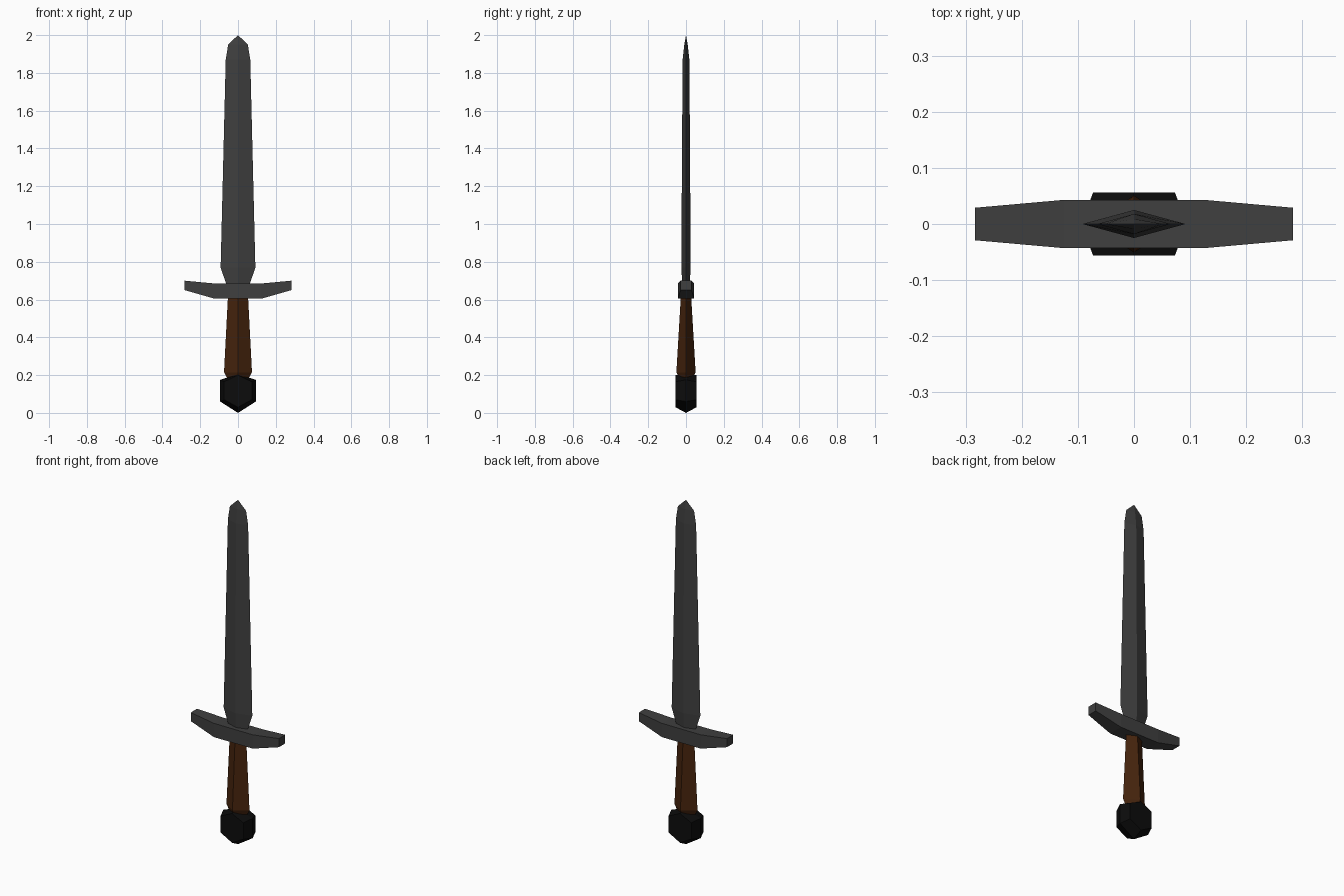
import bpy, bmesh

cube = bpy.data.objects.get("Cube")
if cube:
    bpy.data.objects.remove(cube, do_unlink=True)


def material(name, color):
    m = bpy.data.materials.new(name)
    m.use_nodes = True
    m.diffuse_color = (*color, 1)
    bsdf = next(n for n in m.node_tree.nodes if n.type == 'BSDF_PRINCIPLED')
    bsdf.inputs["Base Color"].default_value = (*color, 1)
    bsdf.inputs["Roughness"].default_value = 0.8
    return m


def loft(name, rings, mat):
    """Join equal-sized rings of points with flat faces and cap both ends."""
    bm = bmesh.new()
    loops = [[bm.verts.new(p) for p in ring] for ring in rings]
    n = len(rings[0])
    for a, b in zip(loops, loops[1:]):
        for i in range(n):
            j = (i + 1) % n
            bm.faces.new((a[i], a[j], b[j], b[i]))
    bm.faces.new(loops[0][::-1])
    bm.faces.new(loops[-1])
    bmesh.ops.remove_doubles(bm, verts=bm.verts, dist=0.0005)
    bmesh.ops.recalc_face_normals(bm, faces=bm.faces)
    mesh = bpy.data.meshes.new(name)
    bm.to_mesh(mesh)
    bm.free()
    mesh.materials.append(mat)
    obj = bpy.data.objects.new(name, mesh)
    bpy.context.collection.objects.link(obj)
    return obj


def diamond(z, hx, hy):
    return [(hx, 0, z), (0, hy, z), (-hx, 0, z), (0, -hy, z)]


def hexagon(y, w, bottom, low, high, top):
    return [(0, y, bottom), (w, y, low), (w, y, high),
            (0, y, top), (-w, y, high), (-w, y, low)]


def crosspiece(x, hy, low, high):
    return [(x, -hy, low), (x, hy, low), (x, hy, high), (x, -hy, high)]


steel = material("dark steel", (0.050, 0.050, 0.050))
leather = material("brown leather", (0.060, 0.017, 0.004))
iron = material("black iron", (0.0035, 0.0035, 0.0035))

# Blade with a ridge down each side and a short point
loft("blade", [diamond(0.66, 0.055, 0.018), diamond(0.77, 0.092, 0.025),
               diamond(1.87, 0.065, 0.018), diamond(1.95, 0.052, 0.009),
               diamond(2.0, 0, 0)], steel)

# Upswept guard, tapering to its ends
half = [(0.125, 0.043, 0.605, 0.685), (0.283, 0.029, 0.65, 0.70)]
sections = [(-x, *rest) for x, *rest in reversed(half)] + half
loft("guard", [crosspiece(*s) for s in sections], steel)

# Grip, widening towards the pommel
loft("grip", [diamond(0.18, 0.055, 0.035), diamond(0.215, 0.074, 0.051),
              diamond(0.62, 0.053, 0.027)], leather)

# Pommel, a six-sided block with bevelled front and back
cap = (0.073, 0.03, 0.07, 0.165, 0.2)
loft("pommel", [hexagon(-0.056, *cap), hexagon(0, 0.094, 0.0, 0.06, 0.175, 0.205),
                hexagon(0.056, *cap)], iron)
